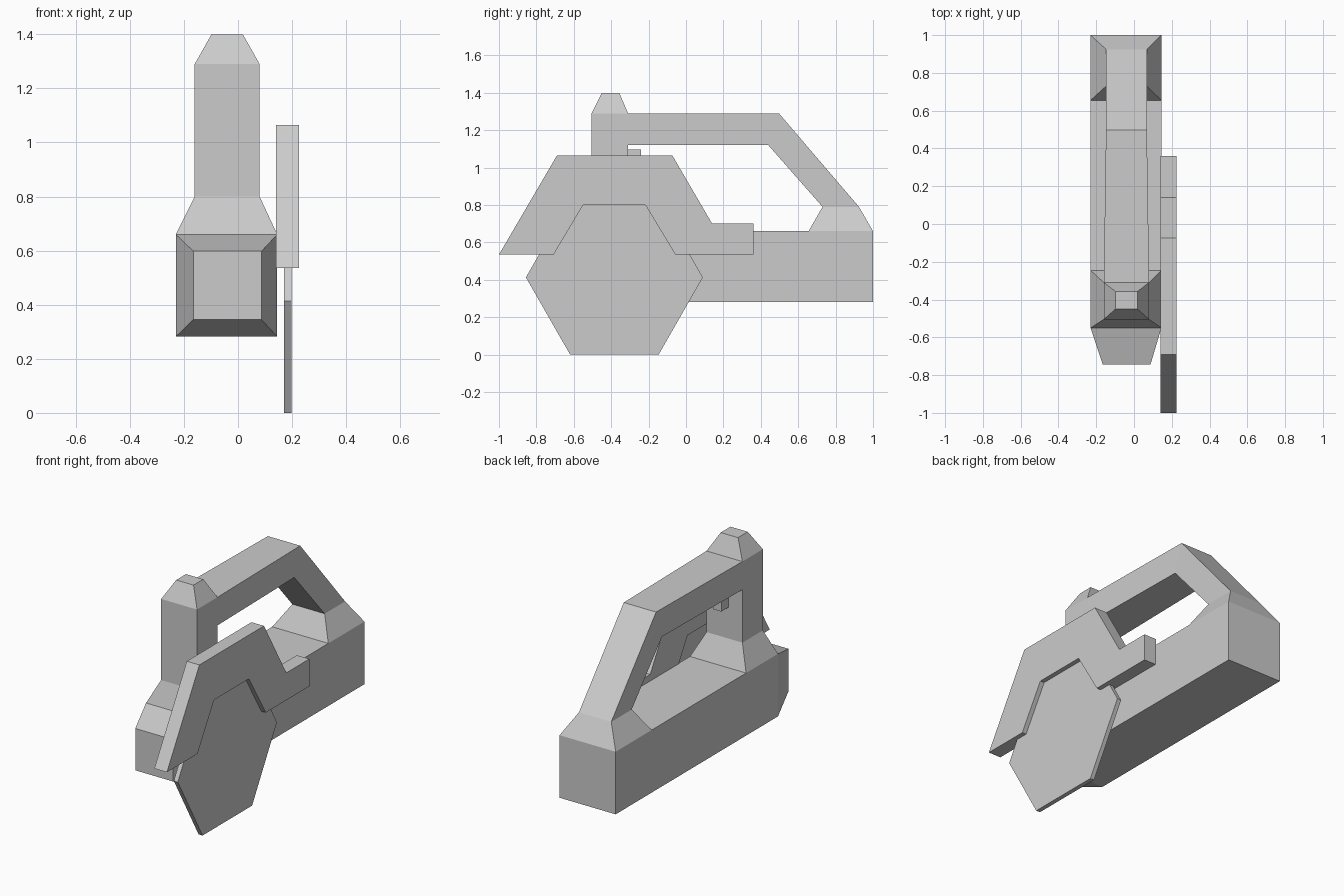
import bpy, bmesh, math

if "Cube" in bpy.data.objects:
    bpy.data.objects.remove(bpy.data.objects["Cube"])


def make_object(name, faces):
    """Mesh from polygons given as lists of points; shared corners are welded."""
    bm = bmesh.new()
    verts = {}
    for face in faces:
        bm.faces.new([verts.setdefault(p, bm.verts.new(p)) if p not in verts
                      else verts[p] for p in face])
    bmesh.ops.recalc_face_normals(bm, faces=bm.faces)
    mesh = bpy.data.meshes.new(name)
    bm.to_mesh(mesh)
    bm.free()
    obj = bpy.data.objects.new(name, mesh)
    bpy.context.collection.objects.link(obj)
    return obj


def loft(rings):
    """Capped skin through a chain of rings."""
    faces = [rings[0], rings[-1]]
    for a, b in zip(rings, rings[1:]):
        n = len(a)
        faces += [[a[i], a[(i + 1) % n], b[(i + 1) % n], b[i]] for i in range(n)]
    return faces


def merge(*lofts):
    """Join lofts, dropping the faces where they meet."""
    kept = {}
    for faces in lofts:
        for f in faces:
            key = frozenset(f)
            if key in kept:
                del kept[key]
            else:
                kept[key] = f
    return list(kept.values())


def ring_y(y, x0, x1, z0, z1):
    return [(x0, y, z0), (x1, y, z0), (x1, y, z1), (x0, y, z1)]


def ring_z(z, x0, x1, y0, y1):
    return [(x0, y0, z), (x1, y0, z), (x1, y1, z), (x0, y1, z)]


def ring_handle(x0, x1, outer, inner):
    return [(x0, *outer), (x1, *outer), (x1, *inner), (x0, *inner)]


def plate(name, profile, x0, x1):
    return make_object(name, loft([[(x, y, z) for y, z in profile] for x in (x0, x1)]))


L, R, BOT, TOP = -0.23, 0.145, 0.282, 0.66

# Motor body with tapered nose
body = loft([ring_y(-0.745, -0.165, 0.087, 0.345, 0.598)] +
            [ring_y(y, L, R, BOT, TOP) for y in (-0.55, -0.245, 0.655, 1.0)])

# Front post with flared foot and pointed cap
post = loft([ring_z(TOP, L, R, -0.55, -0.245)] +
            [ring_z(z, -0.16, 0.08, -0.505, -0.31) for z in (0.8, 1.12, 1.29)] +
            [ring_z(1.4, -0.098, 0.018, -0.45, -0.357)])

# Rear handle rising from a flared foot and bending forward to the post
handle = loft([ring_handle(L, R, (1.0, TOP), (0.655, TOP)),
               ring_handle(-0.148, 0.068, (0.925, 0.79), (0.73, 0.79)),
               ring_handle(-0.148, 0.068, (0.497, 1.29), (0.44, 1.12)),
               ring_handle(-0.16, 0.08, (-0.31, 1.29), (-0.31, 1.12))])
make_object("saw_housing", merge(body, post, handle))

# Trigger under the handle
make_object("trigger", loft([ring_z(z, -0.068, -0.012, -0.312, -0.24) for z in (0.99, 1.097)]))

# Blade guard
plate("blade_guard", [(-1.0, 0.535), (-0.69, 1.065), (-0.073, 1.065), (0.14, 0.70),
                      (0.36, 0.70), (0.36, 0.535), (-0.057, 0.535), (-0.217, 0.80),
                      (-0.55, 0.80), (-0.708, 0.535)], 0.141, 0.225)

# Six-sided blade
plate("saw_blade", [(-0.383 + 0.473 * math.cos(i * math.pi / 3),
                     0.413 + 0.477 * math.sin(i * math.pi / 3)) for i in range(6)],
      0.17, 0.197)
for obj in [o for o in bpy.data.objects if o.name == "saw_blade"]:
    # Rest the lowest blade edge on the ground
    obj.location.z = -min(v.co.z for v in obj.data.vertices)
